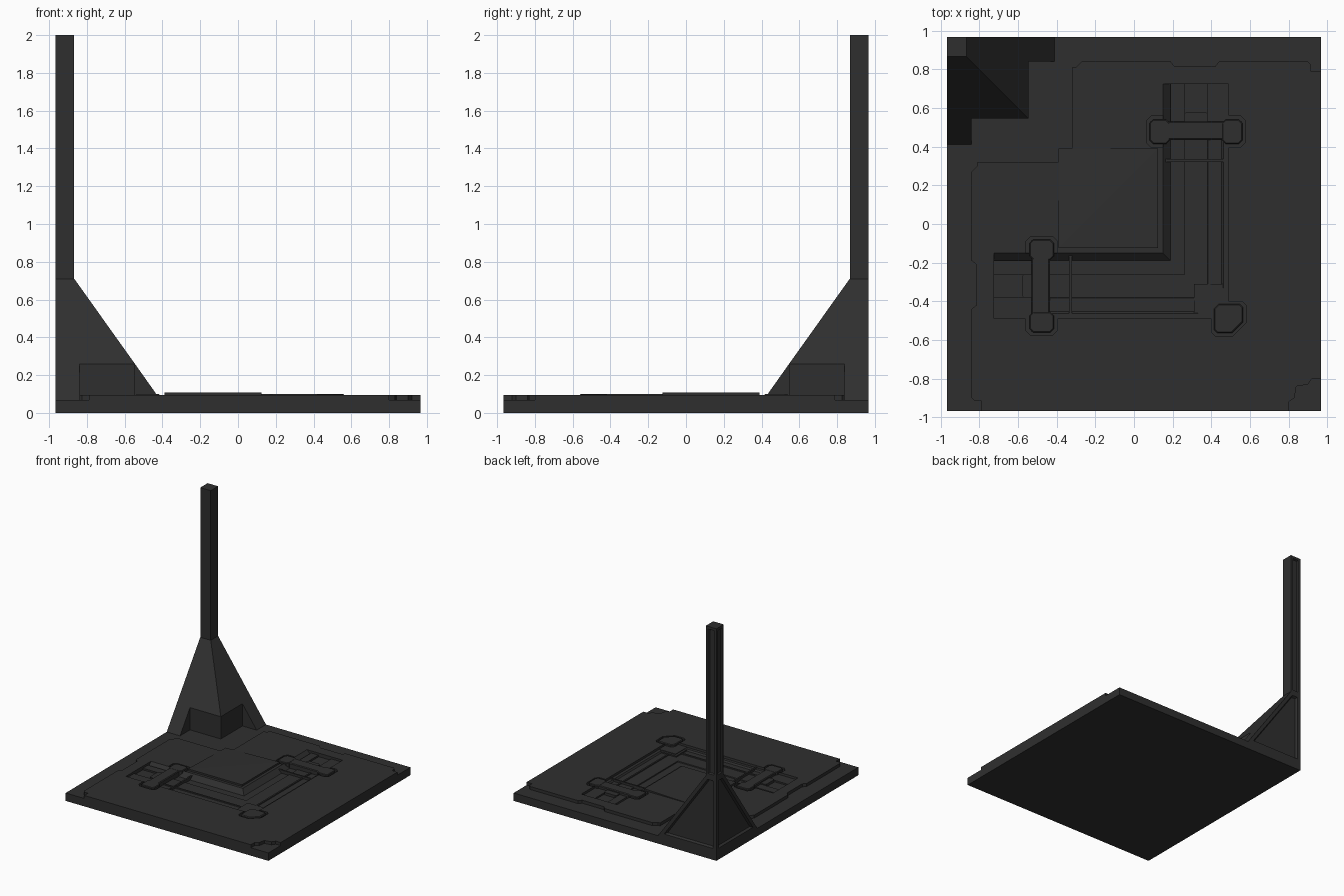
import bpy, bmesh

if "Cube" in bpy.data.objects:
    bpy.data.objects.remove(bpy.data.objects["Cube"])

E = 0.967          # half width of the tile
RIM = 0.068        # height of the low rim
TOP = 0.094        # height of the raised floor

mat = bpy.data.materials.new("charcoal")
mat.diffuse_color = (0.028, 0.028, 0.028, 1)
mat.use_nodes = True
mat.node_tree.nodes["Principled BSDF"].inputs["Base Color"].default_value = mat.diffuse_color


def finish(name, bm):
    bmesh.ops.recalc_face_normals(bm, faces=bm.faces)
    me = bpy.data.meshes.new(name)
    bm.to_mesh(me)
    bm.free()
    ob = bpy.data.objects.new(name, me)
    bpy.context.collection.objects.link(ob)
    me.materials.append(mat)
    return ob


def swap(pts):
    """Mirror across the tile's diagonal."""
    return [(-y, -x) for x, y in reversed(pts)]


def rect(x0, x1, y0, y1, c=0.0):
    if not c:
        return [(x0, y0), (x1, y0), (x1, y1), (x0, y1)]
    return [(x0 + c, y0), (x1 - c, y0), (x1, y0 + c), (x1, y1 - c),
            (x1 - c, y1), (x0 + c, y1), (x0, y1 - c), (x0, y0 + c)]


def prism(name, pts, z0, z1, chamfer=0.0):
    bm = bmesh.new()
    f = bm.faces.new([bm.verts.new((x, y, z1)) for x, y in pts])
    ext = bmesh.ops.extrude_face_region(bm, geom=[f])
    for v in ext["geom"]:
        if isinstance(v, bmesh.types.BMVert):
            v.co.z = z0
    bmesh.ops.recalc_face_normals(bm, faces=bm.faces)
    if chamfer:
        edges = [e for e in bm.edges if all(abs(v.co.z - z1) < 1e-6 for v in e.verts)]
        bmesh.ops.bevel(bm, geom=edges, offset=chamfer, segments=1, affect='EDGES')
    return finish(name, bm)


def both(name, pts, z0, z1, chamfer=0.0):
    return [prism(name + "_right", pts, z0, z1, chamfer),
            prism(name + "_left", swap(pts), z0, z1, chamfer)]


def cut(target, cutters):
    for c in cutters:
        m = target.modifiers.new("cut", 'BOOLEAN')
        m.operation = 'DIFFERENCE'
        m.solver = 'EXACT'
        m.object = c
        c.hide_render = True
        c.hide_viewport = True
        c.display_type = 'WIRE'


# Base slab and raised floor with stepped outline
slab = prism("base_slab", rect(-E, E, -E, E), 0, RIM)
half = [(-0.32, 0.33), (-0.32, 0.81), (-0.30, 0.81), (-0.27, 0.84), (0.19, 0.84),
        (0.21, 0.815), (0.42, 0.815), (0.44, 0.84), (0.90, 0.84), (0.915, 0.825),
        (0.915, 0.79), (E, 0.79), (E, -0.80), (0.92, -0.80), (0.90, -0.83)]
outline = half + [(0.84, -0.84)] + swap(half)
outline = [p for i, p in enumerate(outline) if p != outline[i - 1]]
floor = prism("raised_floor", outline, 0.06, TOP)

# Channel cutter and pockets around the clamps
chan = [(0.15, 0.725), (0.15, -0.15), (-0.725, -0.15), (-0.725, -0.49),
        (0.49, -0.49), (0.49, 0.725)]
chan_cut = prism("channel_cutter", chan, 0.035, 0.2)
pockets = []
for side, x0, x1 in (("inner", 0.065, 0.20), ("outer", 0.44, 0.575)):
    pockets += both("pocket_cutter_" + side, rect(x0, x1, 0.395, 0.56, 0.025), 0.076, 0.2)
corner = [(0.40, -0.43), (0.43, -0.40), (0.56, -0.40), (0.58, -0.42), (0.58, -0.51),
          (0.51, -0.58), (0.42, -0.58), (0.40, -0.56)]
pockets.append(prism("corner_pocket_cutter", corner, 0.076, 0.2))
cut(slab, [chan_cut])
cut(floor, [chan_cut] + pockets)

# Channel bed: one profile mitred around the corner
prof = [(0.15, TOP), (0.19, 0.055), (0.26, 0.055), (0.262, 0.063), (0.38, 0.063),
        (0.382, 0.07), (0.395, 0.07), (0.397, 0.063), (0.452, 0.063), (0.462, 0.076),
        (0.488, 0.076), (0.49, TOP), (0.49, 0.03), (0.15, 0.03)]
bm = bmesh.new()
rings = [[bm.verts.new(p(d, z)) for d, z in prof] for p in (
    lambda d, z: (d, 0.725, z), lambda d, z: (d, -d, z), lambda d, z: (-0.725, -d, z))]
n = len(prof)
for a, b in zip(rings, rings[1:]):
    for i in range(n):
        j = (i + 1) % n
        bm.faces.new((a[i], a[j], b[j], b[i]))
bm.faces.new(rings[0])
bm.faces.new(rings[-1])
finish("channel_bed", bm)

# Sloping panel in the inner angle of the channel
bm = bmesh.new()
lo = [bm.verts.new((x, y, 0.08)) for x, y in rect(-0.39, 0.125, -0.125, 0.39)]
hi = [bm.verts.new((v.co.x, v.co.y, z)) for v, z in zip(lo, (0.109, 0.109, 0.109, TOP))]
bm.faces.new((hi[0], hi[1], hi[2]))
bm.faces.new((hi[0], hi[2], hi[3]))
bm.faces.new(lo)
for i in range(4):
    j = (i + 1) % 4
    bm.faces.new((lo[i], lo[j], hi[j], hi[i]))
finish("inner_panel", bm)

# Clamps, ribs and end blocks on both arms
both("clamp_bar", rect(0.085, 0.555, 0.435, 0.53), 0.05, 0.1, 0.006)
for side, x0, x1 in (("inner", 0.08, 0.185), ("outer", 0.455, 0.56)):
    both("clamp_end_" + side, rect(x0, x1, 0.415, 0.54, 0.018), 0.05, 0.101, 0.005)
both("clamp_tongue", rect(0.26, 0.38, 0.52, 0.58, 0.01), 0.04, 0.085)
both("channel_rib", rect(0.15, 0.49, 0.322, 0.335), 0.04, 0.082)
for side, x0, x1 in (("inner", 0.19, 0.26), ("outer", 0.38, 0.49)):
    both("end_block_" + side, rect(x0, x1, 0.53, 0.725), 0.04, 0.076)

# Corner plate and corner clamp
prism("corner_plate", rect(0.31, 0.489, -0.489, -0.31), 0.04, 0.074)
prism("corner_plate_step", rect(0.33, 0.489, -0.489, -0.33), 0.04, 0.078)
clamp = [(0.485 + (x - 0.485) * 0.84, -0.485 + (y + 0.485) * 0.84) for x, y in corner]
prism("corner_clamp", clamp, 0.05, 0.097, 0.006)


def inset_outer(bm, thickness, depth):
    """Recess the two faces on the tile's outer sides."""
    bmesh.ops.recalc_face_normals(bm, faces=bm.faces)
    bm.normal_update()
    faces = [f for f in bm.faces if f.normal.x < -0.99 or f.normal.y > 0.99]
    faces = [f for f in faces if all(v.co.x < -E + 1e-4 for v in f.verts)
             or all(v.co.y > E - 1e-4 for v in f.verts)]
    bmesh.ops.inset_individual(bm, faces=faces, thickness=thickness, use_even_offset=True)
    bmesh.ops.inset_individual(bm, faces=faces, thickness=depth * 0.6,
                               depth=-depth, use_even_offset=True)


# Corner post
I = E - 0.1
bm = bmesh.new()
bmesh.ops.create_cube(bm, size=1)
for v in bm.verts:
    v.co = (-E if v.co.x < 0 else -I, E if v.co.y > 0 else I, 2.0 if v.co.z > 0 else 0.71)
inset_outer(bm, 0.022, 0.012)
finish("corner_post", bm)

# Flared foot: sloped faces, two fins and a square-cut inner corner
F, S, K, W, M = 0.41, 0.84, 0.546, 0.71, 0.26
bm = bmesh.new()
cache = {}


def face(*pts):
    """Points are (distance along x, along y, z) measured toward the corner."""
    vs = []
    for a, b, z in pts:
        key = (a, b, z)
        if key not in cache:
            cache[key] = bm.verts.new((-a, b, z))
        vs.append(cache[key])
    bm.faces.new(vs)


def face_pair(*pts):
    face(*pts)
    face(*[(b, a, z) for a, b, z in reversed(pts)])


face_pair((E, E, RIM), (F, E, RIM), (I, E, W), (E, E, W))                  # outer side
face_pair((I, E, W), (F, E, RIM), (F, S, RIM), (K, S, M), (K, K, M), (I, I, W))  # slope
face_pair((K, S, M), (K, S, RIM), (K, K, RIM), (K, K, M))                  # inner wall
face_pair((F, S, RIM), (K, S, RIM), (K, S, M))                             # fin side
face((E, E, W), (I, E, W), (I, I, W), (E, I, W))
face((E, E, RIM), (F, E, RIM), (F, S, RIM), (K, S, RIM), (K, K, RIM),
     (S, K, RIM), (S, F, RIM), (E, F, RIM))
inset_outer(bm, 0.03, 0.018)
finish("post_foot", bm)
